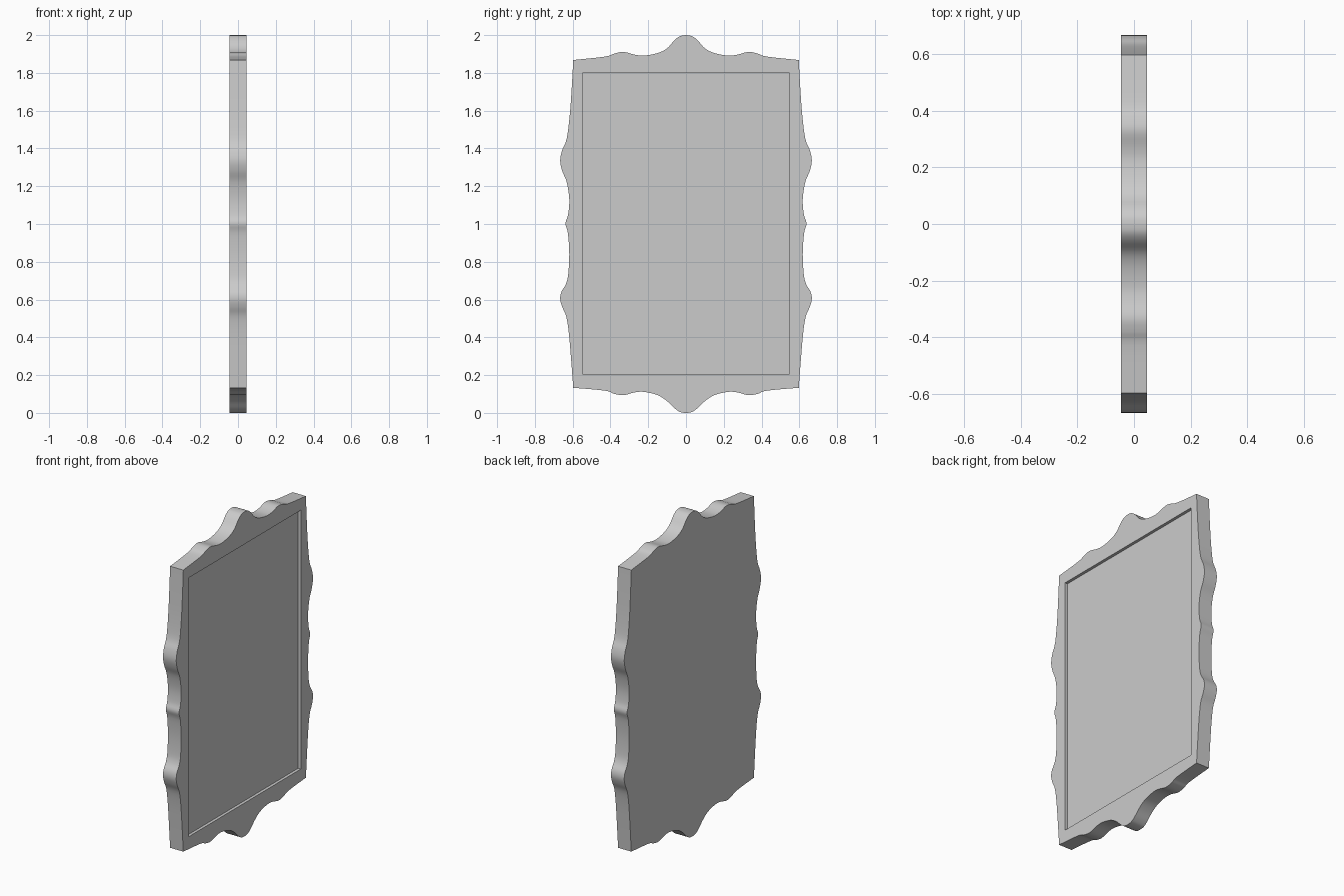
import bpy, bmesh
from math import radians

if "Cube" in bpy.data.objects:
    bpy.data.objects.remove(bpy.data.objects["Cube"])

HALF = 0.045      # half thickness
DEPTH = 0.018     # recess depth

# right half outline (y, z): crown, right side, bottom drop; corners split the runs
CY, TOP, BOT = 0.597, 1.868, 0.133
top_run = [(0, 2.0), (0.03, 1.995), (0.06, 1.974), (0.1, 1.93), (0.15, 1.905),
           (0.22, 1.892), (0.27, 1.896), (0.33, 1.911), (0.38, 1.902),
           (0.43, 1.886), (CY, TOP)]
side_run = [(CY, TOP), (0.605, 1.72), (0.616, 1.57), (0.632, 1.45), (0.656, 1.39),
            (0.666, 1.335), (0.655, 1.28), (0.631, 1.22), (0.618, 1.13), (0.624, 1.05),
            (0.638, 1.003), (0.625, 0.95), (0.618, 0.84), (0.624, 0.73), (0.637, 0.68),
            (0.66, 0.64), (0.666, 0.602), (0.655, 0.56), (0.634, 0.51), (0.62, 0.42),
            (0.608, 0.28), (CY, BOT)]
bottom_run = [(CY, BOT), (0.43, 0.118), (0.38, 0.101), (0.33, 0.094), (0.27, 0.109),
              (0.22, 0.111), (0.15, 0.094), (0.1, 0.062), (0.06, 0.024), (0.03, 0.004), (0, 0)]


def smooth_run(pts, steps=4):
    """Catmull-Rom through the points, end point left out."""
    out = []
    for i in range(len(pts) - 1):
        p0, p1, p2 = pts[max(i - 1, 0)], pts[i], pts[i + 1]
        p3 = pts[min(i + 2, len(pts) - 1)]
        for s in range(steps):
            t = s / steps
            out.append(tuple(0.5 * (2 * b + (c - a) * t + (2 * a - 5 * b + 4 * c - d) * t * t
                                    + (3 * b - a - 3 * c + d) * t ** 3)
                             for a, b, c, d in zip(p0, p1, p2, p3)))
    return out


def slab(name, outline, x0, x1):
    """Extrude a (y, z) outline along x."""
    bm = bmesh.new()
    face = bm.faces.new([bm.verts.new((x0, y, z)) for y, z in outline])
    ext = bmesh.ops.extrude_face_region(bm, geom=[face])
    verts = [g for g in ext["geom"] if isinstance(g, bmesh.types.BMVert)]
    bmesh.ops.translate(bm, verts=verts, vec=(x1 - x0, 0, 0))
    bmesh.ops.recalc_face_normals(bm, faces=bm.faces)
    me = bpy.data.meshes.new(name)
    bm.to_mesh(me)
    bm.free()
    ob = bpy.data.objects.new(name, me)
    bpy.context.collection.objects.link(ob)
    return ob


# scalloped frame with back
half = smooth_run(top_run) + smooth_run(side_run) + smooth_run(bottom_run) + [(0.0, 0.0)]
outline = half + [(-y, z) for y, z in half[-2:0:-1]]
frame = slab("mirror_frame", outline, -HALF, HALF)

# rectangular recess holding the glass, on the +x side
rect = [(-0.547, 0.205), (0.547, 0.205), (0.547, 1.8), (-0.547, 1.8)]
cutter = slab("recess_cutter", rect, HALF - DEPTH, HALF + 0.1)
cutter.hide_render = True
mod = frame.modifiers.new("recess", "BOOLEAN")
mod.object, mod.operation, mod.solver = cutter, "DIFFERENCE", "EXACT"
bpy.context.view_layer.objects.active = frame
frame.select_set(True)
bpy.ops.object.modifier_apply(modifier="recess")
bpy.data.objects.remove(cutter)
bpy.ops.object.shade_smooth_by_angle(angle=radians(30))
